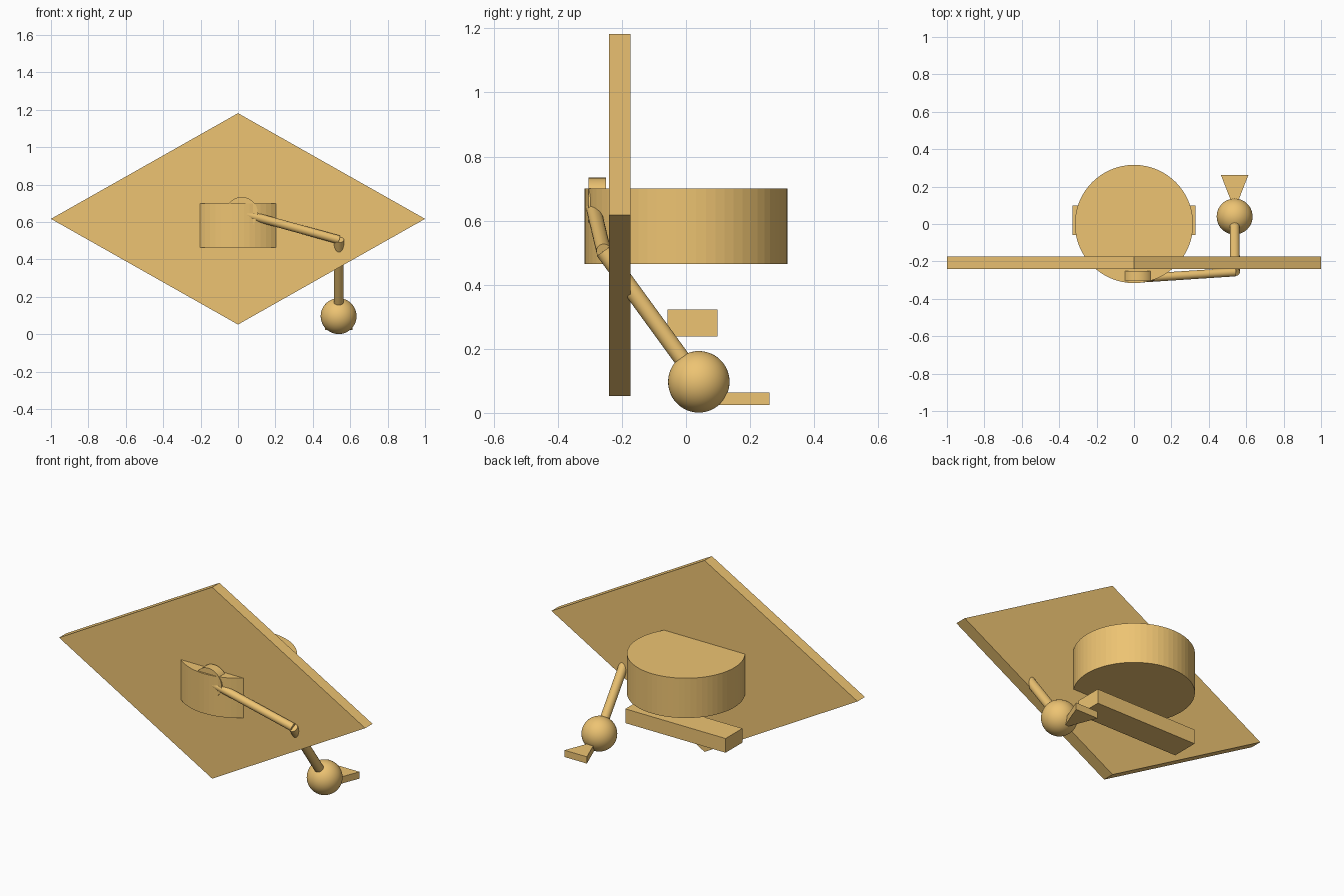
import bpy, bmesh, math
from mathutils import Vector

if "Cube" in bpy.data.objects:
    bpy.data.objects.remove(bpy.data.objects["Cube"])

mat = bpy.data.materials.new("tan")
mat.diffuse_color = (0.85, 0.55, 0.17, 1)
mat.use_nodes = True
mat.node_tree.nodes["Principled BSDF"].inputs["Base Color"].default_value = mat.diffuse_color


def finish(name, smooth=False):
    ob = bpy.context.object
    ob.name = name
    ob.data.materials.append(mat)
    if smooth:
        bpy.ops.object.shade_smooth_by_angle(angle=math.radians(35))
    return ob


def rod(name, a, b, r, sides=32, smooth=True):
    a, b = Vector(a), Vector(b)
    d = b - a
    bpy.ops.mesh.primitive_cylinder_add(
        vertices=sides, radius=r, depth=d.length, location=(a + b) / 2,
        rotation=d.to_track_quat('Z', 'Y').to_euler())
    return finish(name, smooth)


def prism(name, outline, offset):
    # extrude a flat outline into a solid
    bm = bmesh.new()
    face = bm.faces.new([bm.verts.new(p) for p in outline])
    ext = bmesh.ops.extrude_face_region(bm, geom=[face])
    new = [v for v in ext["geom"] if isinstance(v, bmesh.types.BMVert)]
    bmesh.ops.translate(bm, verts=new, vec=offset)
    bmesh.ops.recalc_face_normals(bm, faces=bm.faces)
    me = bpy.data.meshes.new(name)
    bm.to_mesh(me)
    bm.free()
    ob = bpy.data.objects.new(name, me)
    bpy.context.collection.objects.link(ob)
    me.materials.append(mat)


# diamond plate
prism("diamond_plate",
      [(-1, -0.241, 0.617), (0, -0.241, 0.052), (1, -0.241, 0.617), (0, -0.241, 1.182)],
      (0, 0.068, 0))

# main drum through the plate
rod("drum", (0, 0, 0.465), (0, 0, 0.70), 0.316, 64, False)

# cross bar under the drum
bpy.ops.mesh.primitive_cube_add(size=1, location=(0, 0.02, 0.28))
bpy.context.object.scale = (0.655, 0.157, 0.084)
bpy.ops.object.transform_apply(location=False, rotation=False, scale=True)
finish("cross_bar")

# shoulder disc, arm and ball
shoulder, elbow, ball = (0.02, -0.291, 0.648), (0.54, -0.257, 0.505), (0.538, 0.04, 0.097)
rod("shoulder_disc", (0.02, -0.305, 0.648), (0.02, -0.25, 0.648), 0.086, 48)
rod("upper_arm", shoulder, elbow, 0.023)
rod("lower_arm", elbow, ball, 0.026)
bpy.ops.mesh.primitive_uv_sphere_add(segments=48, ring_count=24, radius=0.096, location=ball)
finish("ball", True)

# triangular fin behind the ball
prism("fin", [(0.538, 0.074, 0.024), (0.611, 0.261, 0.024), (0.465, 0.261, 0.024)],
      (0, 0, 0.04))
